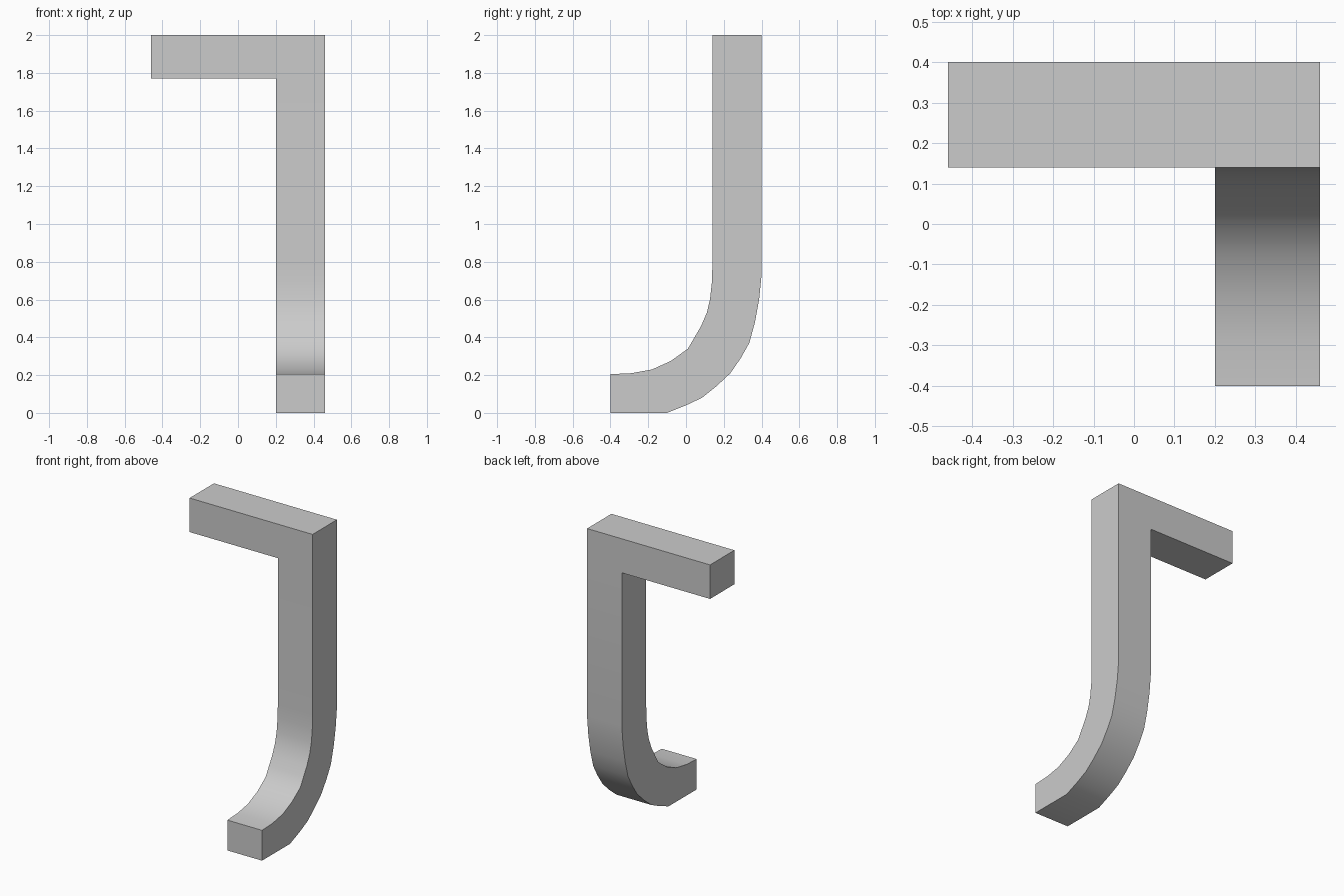
import bpy, bmesh
from math import radians

if "Cube" in bpy.data.objects:
    bpy.data.objects.remove(bpy.data.objects["Cube"])

grey = bpy.data.materials.new("light grey")
grey.use_nodes = True
colour = (0.6, 0.6, 0.6, 1)
grey.diffuse_color = colour
grey.node_tree.nodes["Principled BSDF"].inputs["Base Color"].default_value = colour

LEFT, INNER, END = 0.46, 0.2, -0.46
ARM_BOTTOM, TOP = 1.77, 2.0

# Side profile (y, z): outer and inner edges, paired from the foot to the top
outer = [(-0.4, 0), (-0.1, 0), (0, 0.04), (0.085, 0.08), (0.16, 0.14),
         (0.235, 0.21), (0.29, 0.29), (0.335, 0.37), (0.365, 0.48),
         (0.387, 0.6), (0.4, 0.73), (0.4, ARM_BOTTOM), (0.4, TOP)]
inner = [(-0.4, 0.205), (-0.29, 0.21), (-0.18, 0.23), (-0.08, 0.275),
         (0.01, 0.34), (0.045, 0.4), (0.08, 0.46), (0.11, 0.53),
         (0.127, 0.6), (0.137, 0.69), (0.14, 0.79), (0.14, ARM_BOTTOM), (0.14, TOP)]

# Post with curved foot: rectangular rings joined along the profile
bm = bmesh.new()
rings = []
for o, i in zip(outer, inner):
    corners = [(LEFT, *o), (LEFT, *i), (INNER, *i), (INNER, *o)]
    rings.append([bm.verts.new(c) for c in corners])
arm_root = None
for a, b in zip(rings, rings[1:]):
    for k in range(4):
        n = (k + 1) % 4
        face = bm.faces.new((a[k], a[n], b[n], b[k]))
        if k == 2:
            arm_root = face
bm.faces.new(rings[0])
bm.faces.new(rings[-1])

# Top arm: the uppermost inner side face pulled out sideways
ext = bmesh.ops.extrude_face_region(bm, geom=[arm_root])
bmesh.ops.delete(bm, geom=[f for f in [arm_root] if f.is_valid], context="FACES_ONLY")
for v in ext["geom"]:
    if isinstance(v, bmesh.types.BMVert):
        v.co.x = END

bmesh.ops.recalc_face_normals(bm, faces=bm.faces)
mesh = bpy.data.meshes.new("hooked_bar")
bm.to_mesh(mesh)
bm.free()
mesh.materials.append(grey)
bar = bpy.data.objects.new("hooked_bar", mesh)
bpy.context.collection.objects.link(bar)

# Smooth bend with crisp corners
bpy.ops.object.select_all(action="DESELECT")
bar.select_set(True)
bpy.context.view_layer.objects.active = bar
bpy.ops.object.shade_smooth_by_angle(angle=radians(35))
